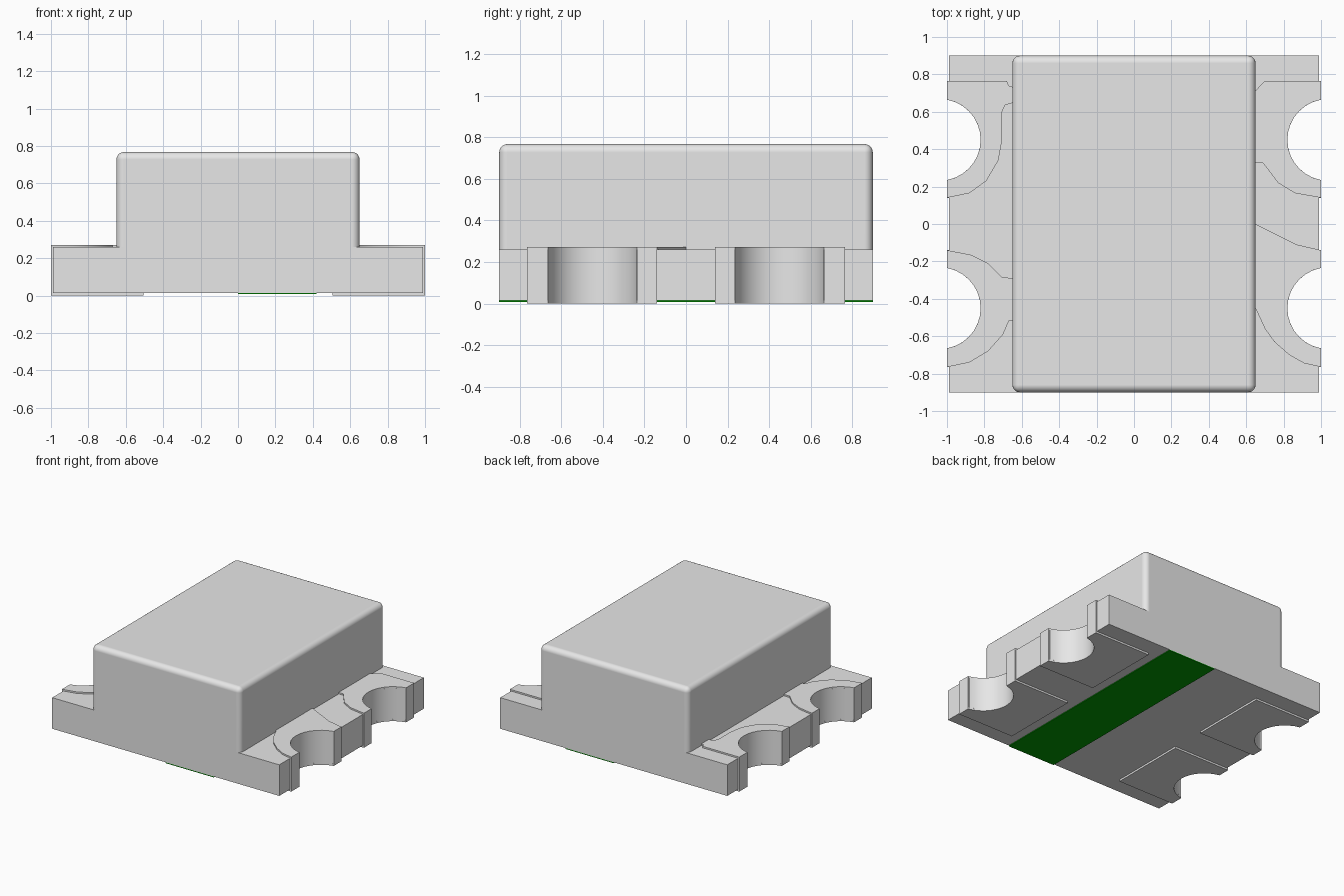
import bpy, bmesh, math

if "Cube" in bpy.data.objects:
    bpy.data.objects.remove(bpy.data.objects["Cube"])


def material(name, rgb):
    m = bpy.data.materials.new(name)
    m.use_nodes = True
    m.diffuse_color = (*rgb, 1)
    m.node_tree.nodes["Principled BSDF"].inputs["Base Color"].default_value = (*rgb, 1)
    return m


GREY = material("light grey", (0.8, 0.8, 0.8))
GREEN = material("mask green", (0.0, 0.33, 0.0))

BOARD_LOW, BOARD_TOP, PAD_TOP = 0.015, 0.26, 0.272
PAD_IN, PAD_OUT, HOLE_Y = 0.14, 0.765, 0.45
HOLE_X, HOLE_R = 1.038, 0.218


def finish(bm, name, mat):
    bmesh.ops.recalc_face_normals(bm, faces=bm.faces)
    mesh = bpy.data.meshes.new(name)
    bm.to_mesh(mesh)
    bm.free()
    mesh.materials.append(mat)
    ob = bpy.data.objects.new(name, mesh)
    bpy.context.collection.objects.link(ob)
    bpy.ops.object.select_all(action='DESELECT')
    ob.select_set(True)
    bpy.context.view_layer.objects.active = ob
    bpy.ops.object.shade_smooth_by_angle(angle=math.radians(30))
    return ob


def prism(bm, outline, low, high):
    face = bm.faces.new([bm.verts.new((x, y, low)) for x, y in outline])
    top = bmesh.ops.extrude_face_region(bm, geom=[face])["geom"]
    verts = [v for v in top if isinstance(v, bmesh.types.BMVert)]
    bmesh.ops.translate(bm, verts=verts, vec=(0, 0, high - low))


def rect(x0, x1, y0, y1):
    return [(x0, y0), (x1, y0), (x1, y1), (x0, y1)]


def notch(side, y, edge=1.0, steps=14):
    """Arc of an edge hole, running from its +y end to its -y end."""
    start = math.acos((edge - HOLE_X) / HOLE_R)
    sweep = 2 * (math.pi - start)
    angles = [start + sweep * i / steps for i in range(steps + 1)]
    return [(side * (HOLE_X + HOLE_R * math.cos(a)), y + HOLE_R * math.sin(a)) for a in angles]


# Board with four half-round edge notches
right = notch(1, HOLE_Y, 0.99) + notch(1, -HOLE_Y, 0.99)
left = notch(-1, HOLE_Y, 0.99) + notch(-1, -HOLE_Y, 0.99)
bm = bmesh.new()
prism(bm, [(0.99, 0.9)] + right + [(0.99, -0.9), (-0.99, -0.9)] + left[::-1] + [(-0.99, 0.9)],
      BOARD_LOW, BOARD_TOP)
finish(bm, "board", GREY)

# Painted strip on the underside
bm = bmesh.new()
prism(bm, rect(0.0, 0.42, -0.9, 0.9), 0.008, BOARD_LOW)
finish(bm, "underside_strip", GREEN)

# Moulded body: vertical and top edges rounded
bm = bmesh.new()
prism(bm, rect(-0.65, 0.65, -0.9, 0.9), BOARD_TOP, 0.768)
edges = [e for e in bm.edges if max(v.co.z for v in e.verts) > 0.5]
bmesh.ops.bevel(bm, geom=edges, offset=0.04, segments=5, profile=0.5, affect='EDGES')
body = finish(bm, "body", GREY)
body.modifiers.new("face_normals", 'WEIGHTED_NORMAL').keep_sharp = True

# Top pad edges, from the body outwards: side, end, upper edge, lower edge
PADS = {
    "back_right_pad": (-1, 1,
        [(0.64, 0.73), (0.67, 0.74), (0.68, 0.765)],
        [(0.64, 0.65), (0.69, 0.635), (0.705, 0.6), (0.705, 0.45), (0.725, 0.34),
         (0.79, 0.23), (0.88, 0.165)]),
    "front_right_pad": (-1, -1,
        [(0.64, -0.29), (0.705, -0.285), (0.78, -0.21), (0.87, -0.165)],
        [(0.64, -0.515), (0.67, -0.52), (0.7, -0.59), (0.78, -0.68), (0.88, -0.74)]),
    "back_left_pad": (1, 1,
        [(0.64, 0.7), (0.67, 0.735), (0.7, 0.765)],
        [(0.64, 0.325), (0.69, 0.325), (0.71, 0.3), (0.77, 0.22), (0.86, 0.165)]),
    "front_left_pad": (1, -1,
        [(0.64, 0.005), (0.75, -0.05), (0.87, -0.11)],
        [(0.64, -0.43), (0.7, -0.56), (0.75, -0.63), (0.83, -0.7), (0.91, -0.745)]),
}

for name, (side, end, upper, lower) in PADS.items():
    y_low, y_high = sorted((end * PAD_IN, end * PAD_OUT))
    y = end * HOLE_Y
    arc = notch(side, y)
    rim = [(side, y_high)] + arc + [(side, y_low)]
    bm = bmesh.new()
    # Shaped plate on top
    prism(bm, [(side * px, py) for px, py in upper] + rim
          + [(side * px, py) for px, py in lower[::-1]], BOARD_TOP, PAD_TOP)
    # Rectangular plate underneath
    prism(bm, [(side * 0.505, y_high)] + rim + [(side * 0.505, y_low)], 0, BOARD_LOW)
    # Plated board edge on both sides of the notch
    for a, b in ((y_low, arc[-1][1]), (arc[0][1], y_high)):
        prism(bm, rect(side * 0.98, side, a, b), BOARD_LOW, BOARD_TOP)
    finish(bm, name, GREY)
